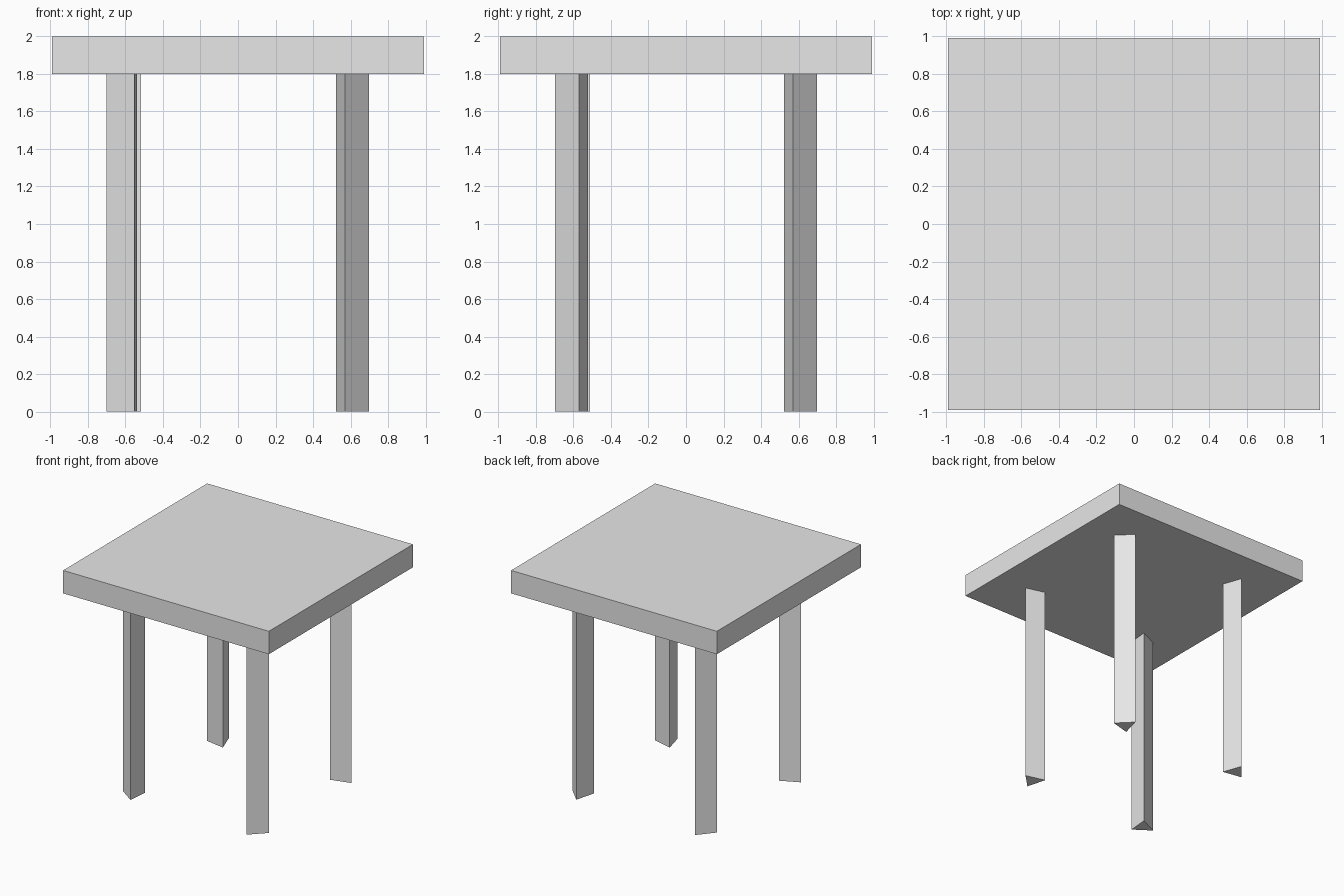
import bpy
import math

default_cube = bpy.data.objects.get("Cube")
if default_cube:
    bpy.data.objects.remove(default_cube, do_unlink=True)

HALF_WIDTH = 0.993
HEIGHT = 2.0
TOP_THICKNESS = 0.2
LEG_OFFSET = 0.597
LEG_RADIUS = 0.104
LEG_HEIGHT = HEIGHT - TOP_THICKNESS

# Single plain grey
grey = bpy.data.materials.new("light_grey")
grey.use_nodes = True
colour = (0.8, 0.8, 0.8, 1.0)
grey.diffuse_color = colour
for node in grey.node_tree.nodes:
    if node.type == 'BSDF_PRINCIPLED':
        node.inputs["Base Color"].default_value = colour


def finish(name):
    obj = bpy.context.object
    obj.name = name
    obj.data.name = name
    obj.data.materials.append(grey)
    return obj


# Square slab top
bpy.ops.mesh.primitive_cube_add(size=1, location=(0, 0, HEIGHT - TOP_THICKNESS / 2))
table_top = finish("table_top")
table_top.scale = (2 * HALF_WIDTH, 2 * HALF_WIDTH, TOP_THICKNESS)


# Three-sided leg, with one edge pointing along the given angle
def add_leg(name, side_x, side_y, edge_angle):
    bpy.ops.mesh.primitive_cylinder_add(
        vertices=3, radius=LEG_RADIUS, depth=LEG_HEIGHT,
        location=(side_x * LEG_OFFSET, side_y * LEG_OFFSET, LEG_HEIGHT / 2))
    leg = finish(name)
    first = leg.data.vertices[0].co
    leg.rotation_euler.z = math.radians(edge_angle) - math.atan2(first.y, first.x)


# Each leg turns a flat face outward and an edge inward
add_leg("front_left_leg", 1, -1, 135)
add_leg("back_left_leg", 1, 1, 225)
add_leg("back_right_leg", -1, 1, 320)
add_leg("front_right_leg", -1, -1, 55)
